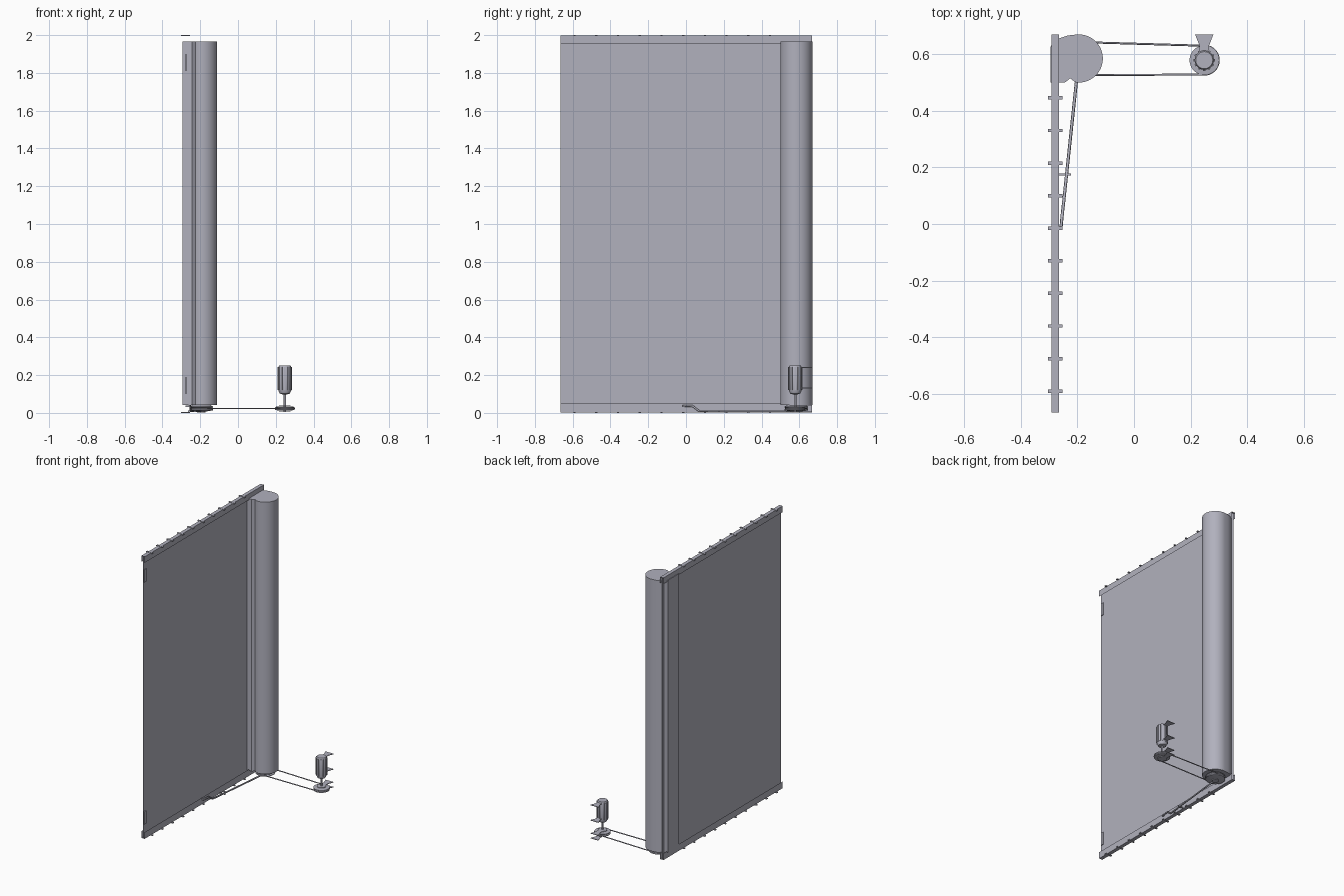
import bpy, bmesh, math
from mathutils import Vector

if "Cube" in bpy.data.objects:
    bpy.data.objects.remove(bpy.data.objects["Cube"])

grey = bpy.data.materials.new("light_grey")
grey.diffuse_color = (0.44, 0.44, 0.51, 1)
grey.use_nodes = True
grey.node_tree.nodes["Principled BSDF"].inputs["Base Color"].default_value = grey.diffuse_color


def finish(name, bm, smooth=False):
    me = bpy.data.meshes.new(name)
    bm.to_mesh(me)
    bm.free()
    ob = bpy.data.objects.new(name, me)
    bpy.context.collection.objects.link(ob)
    me.materials.append(grey)
    if smooth:
        bpy.ops.object.select_all(action='DESELECT')
        ob.select_set(True)
        bpy.context.view_layer.objects.active = ob
        bpy.ops.object.shade_smooth_by_angle(angle=math.radians(35))
    return ob


def prism(name, pts, z0, z1, smooth=False):
    bm = bmesh.new()
    f = bm.faces.new([bm.verts.new((x, y, z0)) for x, y in pts])
    r = bmesh.ops.extrude_face_region(bm, geom=[f])
    for v in r["geom"]:
        if isinstance(v, bmesh.types.BMVert):
            v.co.z = z1
    bmesh.ops.recalc_face_normals(bm, faces=bm.faces[:])
    return finish(name, bm, smooth)


def box(name, x0, x1, y0, y1, z0, z1):
    return prism(name, [(x0, y0), (x1, y0), (x1, y1), (x0, y1)], z0, z1)


def sheet(name, profile, y0, y1):
    # thin folded sheet running along y
    bm = bmesh.new()
    a = [bm.verts.new((x, y0, z)) for x, z in profile]
    b = [bm.verts.new((x, y1, z)) for x, z in profile]
    for i in range(len(a) - 1):
        bm.faces.new((a[i], a[i + 1], b[i + 1], b[i]))
    return finish(name, bm)


def lathe(name, cx, cy, profile, n=40):
    bm = bmesh.new()
    rings = []
    for r, z in profile:
        rings.append([bm.verts.new((cx + r * math.cos(2 * math.pi * i / n),
                                    cy + r * math.sin(2 * math.pi * i / n), z)) for i in range(n)])
    for p, q in zip(rings, rings[1:]):
        for i in range(n):
            bm.faces.new((p[i], p[(i + 1) % n], q[(i + 1) % n], q[i]))
    bm.faces.new(rings[0])
    bm.faces.new(rings[-1])
    bmesh.ops.recalc_face_normals(bm, faces=bm.faces[:])
    return finish(name, bm, True)


def tube(name, pts, r, closed=False, res=1):
    cu = bpy.data.curves.new(name, 'CURVE')
    cu.dimensions = '3D'
    sp = cu.splines.new('POLY')
    sp.points.add(len(pts) - 1)
    for p, co in zip(sp.points, pts):
        p.co = (*co, 1)
    sp.use_cyclic_u = closed
    cu.bevel_depth, cu.bevel_resolution, cu.use_fill_caps = r, res, True
    ob = bpy.data.objects.new(name, cu)
    bpy.context.collection.objects.link(ob)
    cu.materials.append(grey)
    bpy.ops.object.select_all(action='DESELECT')
    ob.select_set(True)
    bpy.context.view_layer.objects.active = ob
    bpy.ops.object.convert(target='MESH')


def arc(cx, cy, r, a0, a1, n):
    return [(cx + r * math.cos(math.radians(a0 + (a1 - a0) * i / n)),
             cy + r * math.sin(math.radians(a0 + (a1 - a0) * i / n))) for i in range(n + 1)]


# door panel and its folded top and bottom rails
XD = -0.278
sheet("door_panel", [(XD, 0.004), (XD, 1.996)], -0.665, 0.665)
for name, edge, base in (("top_rail", 1.955, 1.998), ("bottom_rail", 0.05, 0.003)):
    sheet(name, [(XD - 0.013, edge), (XD - 0.013, base), (XD + 0.013, base), (XD + 0.013, edge)],
          -0.665, 0.668)

# rail clips
for i in range(10):
    y = -0.59 + 0.115 * i
    for z in (0, 1.994):
        box("rail_clip", XD - 0.025, XD + 0.025, y - 0.006, y + 0.006, z, z + 0.006)

# hinge plates on the free edge
for z in (0.1, 1.81):
    box("edge_plate", XD, XD + 0.006, -0.655, -0.635, z, z + 0.09)

# round drive column with flat door side
outline = [(-0.295, 0.5), (-0.243, 0.5), (-0.225, 0.514), (-0.208, 0.501)]
outline += arc(-0.195, 0.584, 0.085, -95, 95, 48)
outline += [(-0.235, 0.665), (-0.262, 0.656), (-0.283, 0.642), (-0.295, 0.625)]
prism("drive_column", outline, 0.042, 1.965, True)

# column pulley and motor pulley with belt grooves
CX, CY, MX, MY = -0.195, 0.584, 0.248, 0.578
lathe("column_pulley", CX, CY, [(0.03, 0.008), (0.063, 0.014), (0.063, 0.018), (0.056, 0.024),
                                (0.063, 0.030), (0.063, 0.034), (0.045, 0.042)])
lathe("pulley_hub", CX, CY, [(0.022, 0.003), (0.022, 0.012)])
lathe("motor_pulley", MX, MY, [(0.02, 0.012), (0.052, 0.015), (0.052, 0.019), (0.047, 0.024),
                               (0.052, 0.029), (0.052, 0.032), (0.02, 0.035)])

# drive belt
belt = arc(CX, CY, 0.058, 88, 270, 24) + arc(MX, MY, 0.051, -90, 88, 24)
tube("drive_belt", [(x, y, 0.024) for x, y in belt], 0.0035, True)

# ribbed motor with tapered nose and shaft
lathe("motor_body", MX, MY, [(0.012, 0.098), (0.026, 0.102), (0.034, 0.118), (0.034, 0.244), (0.03, 0.25)])
for i in range(12):
    a = 2 * math.pi * i / 12
    u, v = Vector((math.cos(a), math.sin(a))), Vector((-math.sin(a), math.cos(a)))
    c = Vector((MX, MY))
    prism("motor_rib", [c + u * r + v * s for r, s in
                        ((0.032, -0.004), (0.038, -0.004), (0.038, 0.004), (0.032, 0.004))], 0.122, 0.242)
lathe("motor_shaft", MX, MY, [(0.006, 0.004), (0.006, 0.1)], 16)

# mounting tabs for motor, and bearing plates round the pulley
for z in (0.13, 0.238):
    prism("motor_tab", [(MX - 0.017, 0.604), (MX + 0.017, 0.604), (MX + 0.017, 0.63),
                        (MX + 0.032, 0.668), (MX - 0.032, 0.668), (MX - 0.017, 0.63)], z, z + 0.004)
for z in (0.004, 0.038):
    prism("bearing_plate", arc(MX, MY, 0.03, -240, 60, 24)
          + [(MX + 0.017, 0.63), (MX + 0.03, 0.668), (MX - 0.03, 0.668), (MX - 0.017, 0.63)], z, z + 0.004)

# cranked push arm from column to door, with pin
tube("push_arm", [(-0.258, -0.018, 0.036), (-0.253, 0.035, 0.036), (-0.249, 0.07, 0.009),
                  (-0.195, 0.58, 0.009)], 0.0055)
box("arm_pin", -0.265, -0.222, 0.172, 0.178, 0.005, 0.012)
box("arm_bracket", XD, -0.253, -0.022, -0.008, 0.03, 0.04)
